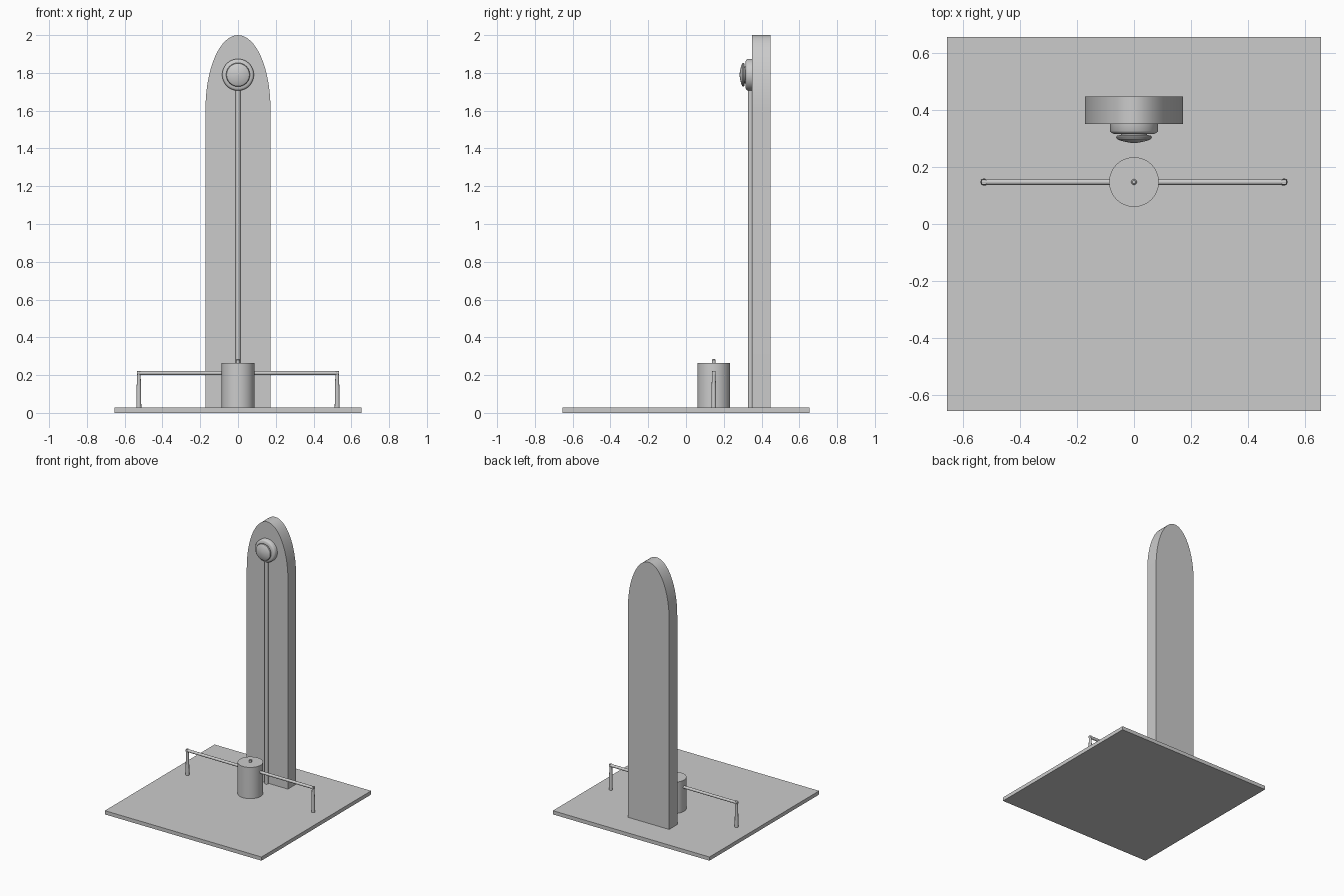
import bpy, bmesh, math
from mathutils import Vector, Matrix

if "Cube" in bpy.data.objects:
    bpy.data.objects.remove(bpy.data.objects["Cube"])


def finish(name, bm, smooth=True):
    bmesh.ops.recalc_face_normals(bm, faces=bm.faces)
    me = bpy.data.meshes.new(name)
    bm.to_mesh(me)
    bm.free()
    ob = bpy.data.objects.new(name, me)
    bpy.context.collection.objects.link(ob)
    if smooth:
        bpy.ops.object.select_all(action='DESELECT')
        ob.select_set(True)
        bpy.context.view_layer.objects.active = ob
        bpy.ops.object.shade_smooth_by_angle(angle=math.radians(35))
    return ob


def lathe(name, profile, origin, axis=(0, 0, 1), sides=48):
    """Turn (radius, height) points around an axis, with capped ends."""
    bm = bmesh.new()
    rot = Vector((0, 0, 1)).rotation_difference(Vector(axis)).to_matrix().to_4x4()
    mat = Matrix.Translation(origin) @ rot
    rings = []
    for r, h in profile:
        rings.append([bm.verts.new(mat @ Vector((r * math.cos(a), r * math.sin(a), h)))
                      for a in (2 * math.pi * i / sides for i in range(sides))])
    for lo, hi in zip(rings, rings[1:]):
        for i in range(sides):
            j = (i + 1) % sides
            bm.faces.new((lo[i], lo[j], hi[j], hi[i]))
    bm.faces.new(rings[0][::-1])
    bm.faces.new(rings[-1])
    return finish(name, bm)


# Square base plate
bm = bmesh.new()
bmesh.ops.create_cube(bm, size=1)
bmesh.ops.transform(bm, verts=bm.verts,
                    matrix=Matrix.Translation((0, 0, 0.014)) @ Matrix.Diagonal((1.308, 1.308, 0.028, 1)))
finish("base_plate", bm, smooth=False)

# Tall tower with an elliptical arched top
W, SPRING, TOP, STEPS = 0.172, 1.61, 2.0, 32
outline = [(-W, 0.027), (W, 0.027)]
outline += [(W * math.cos(math.pi * i / STEPS), SPRING + (TOP - SPRING) * math.sin(math.pi * i / STEPS))
            for i in range(STEPS + 1)]
bm = bmesh.new()
face = bm.faces.new([bm.verts.new((x, 0.35, z)) for x, z in outline])
ext = bmesh.ops.extrude_face_region(bm, geom=[face], use_keep_orig=True)
bmesh.ops.translate(bm, vec=(0, 0.097, 0),
                    verts=[v for v in ext["geom"] if isinstance(v, bmesh.types.BMVert)])
finish("tower", bm)

# Bell on the tower: collar, neck and domed button facing the front
FRONT = (0, -1, 0)
lathe("bell_collar", [(0.084, -0.01), (0.084, 0.024), (0.080, 0.030), (0.072, 0.034), (0.05, 0.035)],
      (0, 0.35, 1.79), FRONT)
lathe("bell_neck", [(0.045, 0.0), (0.045, 0.02)], (0, 0.325, 1.79), FRONT)
lathe("bell_button", [(0.05, 0.0), (0.060, 0.002), (0.063, 0.007), (0.060, 0.013),
                      (0.048, 0.019), (0.028, 0.024), (0.008, 0.027)],
      (0, 0.311, 1.79), FRONT)

# Vertical guide rod up the tower
lathe("guide_rod", [(0.013, 0.027), (0.013, 1.75)], (0, 0.341, 0), sides=24)

# Strike drum with a small pin on top
YC = 0.147
lathe("strike_drum", [(0.087, 0.027), (0.087, 0.264)], (0, YC, 0), sides=64)
lathe("drum_pin", [(0.01, 0.25), (0.01, 0.281), (0.006, 0.285)], (0, YC, 0), sides=16)

# Cross bars and tapered legs on both sides of the drum
for side, s in (("left", -1), ("right", 1)):
    lathe(side + "_bar", [(0.0105, 0.07), (0.0105, 0.534)], (0, YC, 0.211), (s, 0, 0), sides=20)
    lathe(side + "_leg", [(0.013, 0.027), (0.012, 0.12), (0.0095, 0.20), (0.0095, 0.221)],
          (s * 0.525, YC, 0), sides=20)
